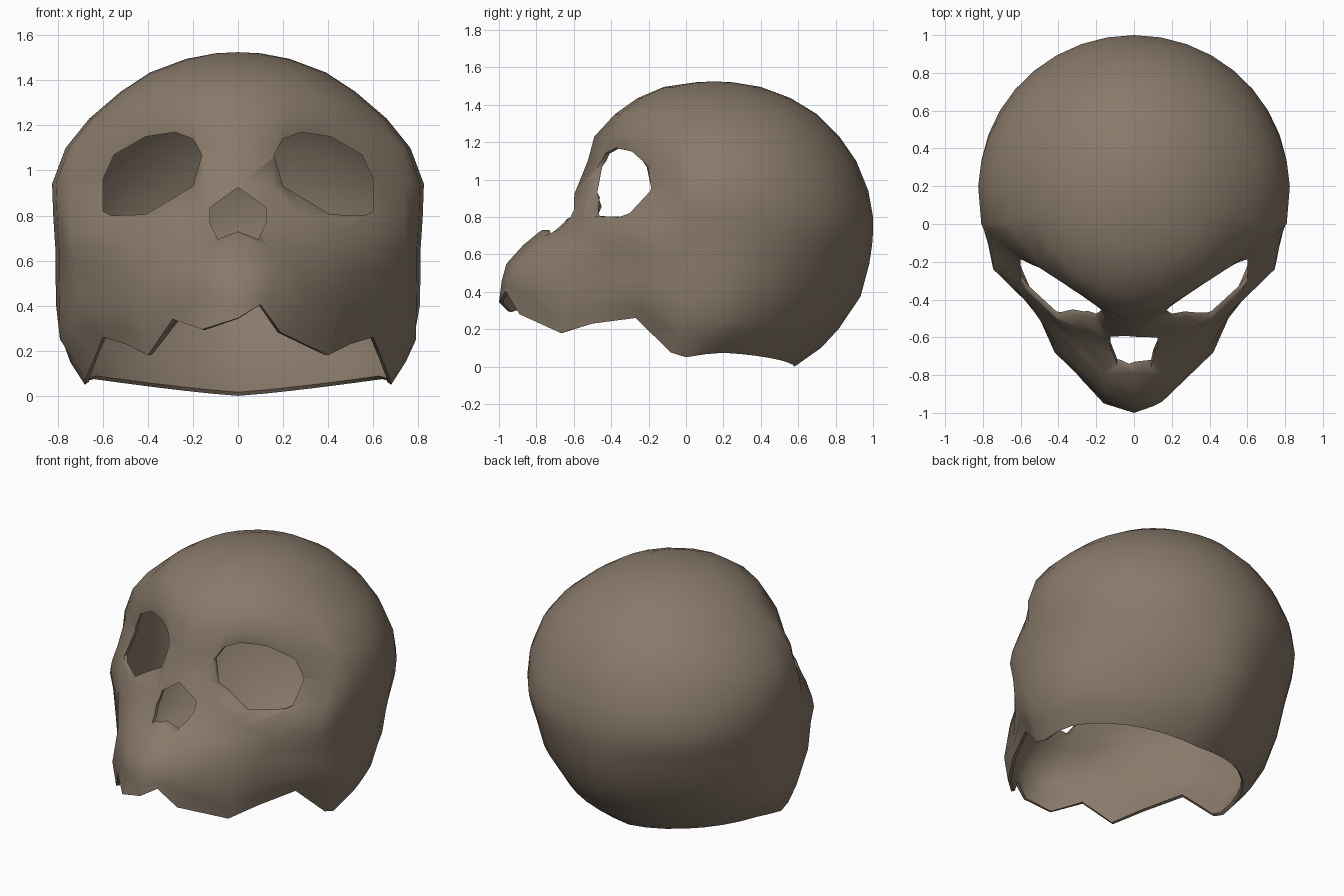
import bpy, bmesh, math

if "Cube" in bpy.data.objects:
    bpy.data.objects.remove(bpy.data.objects["Cube"])

bone = bpy.data.materials.new("dull_bone")
bone.diffuse_color = (0.25, 0.195, 0.145, 1)
bone.use_nodes = True
bone.node_tree.nodes["Principled BSDF"].inputs["Base Color"].default_value = bone.diffuse_color

BACK = 9


def mid(a, b):
    return tuple((p + q) / 2 for p, q in zip(a, b))


def half_ring(front, side, w, yc, yb, zf, taper=0.0):
    """Half outline from the front centre to the back centre."""
    f = list(front)
    pts = [f[0], f[1], mid(f[1], f[2]), f[2], f[3], f[4], mid(f[4], side), side]
    for i in range(BACK + 1):
        a = math.pi / 2 * i / BACK
        k = 1 - taper * math.sin(2 * a)
        pts.append((w * k * math.cos(a), yc + (yb - yc) * k * math.sin(a), zf(a)))
    pts[-1] = (0, yb, zf(math.pi / 2))
    return pts


def full_ring(half):
    return half + [(-x, y, z) for x, y, z in reversed(half[1:-1])]


rings = []

# cranium dome: plain ellipses  (z, half width, front y, back y)
for z, w, yf, yb in [(1.52, .1, .05, .25), (1.495, .23, -.12, .40),
                     (1.435, .39, -.26, .56), (1.35, .52, -.38, .70)]:
    yc = (yf + yb) / 2
    p = [(w * math.sin(math.radians(t)),
          yc - (yc - yf) * math.cos(math.radians(t)), z)
         for t in (0, 18, 40, 57, 70, 81)]
    rings.append(half_ring(p[:5], p[5], w, yc, yb, lambda a, z=z: z))

# face levels: brow, orbits, cheeks, muzzle  (z, width, back y, taper, front points)
for z, w, yb, tp, f in [
    (1.23, .66, .82, .01, [(0, -.49), (.2, -.425), (.38, -.31), (.5, -.21), (.59, -.09)]),
    (1.10, .765, .91, .02, [(0, -.525), (.17, -.455), (.4, -.295), (.58, -.18), (.69, -.08)]),
    (0.94, .825, .975, .015, [(0, -.59), (.15, -.53), (.4, -.36), (.6, -.19), (.73, -.08)]),
    (0.80, .82, 1.0, 0, [(0, -.65), (.15, -.61), (.4, -.51), (.6, -.32), (.74, -.17)]),
    (0.72, .815, 1.0, .005, [(0, -.785), (.14, -.68), (.4, -.53), (.59, -.38), (.745, -.22)]),
    (0.65, .81, .995, .02, [(0, -.87), (.15, -.80), (.39, -.57), (.56, -.42), (.745, -.24)]),
    (0.55, .81, .98, .05, [(0, -.96), (.15, -.9), (.4, -.65), (.5, -.48), (.73, -.23)]),
]:
    rings.append(half_ring([(x, y, z) for x, y in f], (w * .98, 0, z),
                           w, .2, yb, lambda a, z=z: z, tp))

# low ring, and a slightly bulged one halfway above it
low = half_ring([(0, -.985, .46), (.15, -.94, .47), (.42, -.68, .33), (.5, -.5, .37),
                 (.71, -.23, .37)], (.79, 0, .25), .78, .2, .815,
                lambda a: .25 - .05 * math.sin(a), .12)
between = [mid(a, b) for a, b in zip(rings[-1], low)]
between = [(x * 1.015, y * 1.04, z) if y > .1 else (x, y, z) for x, y, z in between]
rings += [between, low]

# ring just above the rear rim
rim = half_ring([(0, -1, .345), (.1, -.965, .405), (.4, -.67, .18), (.5, -.5, .23),
                 (.6, -.27, .26)], (.675, -.08, .075), .68, 0, .58,
                lambda a: .08 * math.cos(a) ** 1.2 - .03 * max(0, 1 - a / .3))
lip = [mid(a, b) for a, b in zip(low, rim)]
lip = [(x * 1.02, y * 1.035, z) if y > .05 else (x, y, z) for x, y, z in lip]
rings.append(lip)

# jagged bottom rim, uneven at the front teeth line
rim[2] = (.19, -.89, .28)
rim_full = full_ring(rim)
rim_full[-1] = (-.16, -.95, .295)
rim_full[-2] = (-.29, -.81, .34)

bm = bmesh.new()
loops = [[bm.verts.new(p) for p in full_ring(r)] for r in rings]
loops.append([bm.verts.new(p) for p in rim_full])
n = len(loops[0])
for up, dn in zip(loops, loops[1:]):
    for i in range(n):
        j = (i + 1) % n
        bm.faces.new((up[i], dn[i], dn[j], up[j]))
crown = bm.verts.new((0, .15, 1.525))
for i in range(n):
    bm.faces.new((crown, loops[0][i], loops[0][(i + 1) % n]))
bmesh.ops.recalc_face_normals(bm, faces=bm.faces)
if sum(f.normal.z for f in bm.faces if f.calc_center_median().z > 1.4) < 0:
    bmesh.ops.reverse_faces(bm, faces=bm.faces)
me = bpy.data.meshes.new("skull")
bm.to_mesh(me)
bm.free()
me.materials.append(bone)
skull = bpy.data.objects.new("skull", me)
bpy.context.collection.objects.link(skull)

# thin bone wall
sol = skull.modifiers.new("wall", 'SOLIDIFY')
sol.thickness = .02
sol.offset = -1


def cutter(name, outline):
    """Prism along y that punches an opening in the face."""
    b = bmesh.new()
    a = [b.verts.new((x, -1.3, z)) for x, z in outline]
    c = [b.verts.new((x, .1, z)) for x, z in outline]
    b.faces.new(a)
    b.faces.new(c[::-1])
    for i in range(len(a)):
        j = (i + 1) % len(a)
        b.faces.new((a[j], a[i], c[i], c[j]))
    bmesh.ops.recalc_face_normals(b, faces=b.faces)
    m = bpy.data.meshes.new(name)
    b.to_mesh(m)
    b.free()
    m.materials.append(bone)
    o = bpy.data.objects.new(name, m)
    bpy.context.collection.objects.link(o)
    o.hide_render = True
    mod = skull.modifiers.new(name, 'BOOLEAN')
    mod.operation = 'DIFFERENCE'
    mod.solver = 'EXACT'
    mod.object = o
    return o


# eye and nose openings
eye = [(.28, 1.17), (.41, 1.15), (.55, 1.07), (.6, .96), (.6, .82), (.56, .8),
       (.41, .805), (.2, .93), (.16, 1.07), (.2, 1.14)]
nose = [(0, .925), (.125, .835), (.125, .77), (.09, .695), (0, .73),
        (-.09, .695), (-.125, .77), (-.125, .835)]
cutters = [cutter("eye_cutter_right", eye),
           cutter("eye_cutter_left", [(-x, z) for x, z in eye]),
           cutter("nose_cutter", nose)]

# bake the openings and remove the cutters
dg = bpy.context.evaluated_depsgraph_get()
baked = bpy.data.meshes.new_from_object(skull.evaluated_get(dg))
skull.modifiers.clear()
skull.data = baked
for c in cutters:
    bpy.data.objects.remove(c)

bpy.context.view_layer.objects.active = skull
skull.select_set(True)
bpy.ops.object.shade_smooth_by_angle(angle=math.radians(55))
